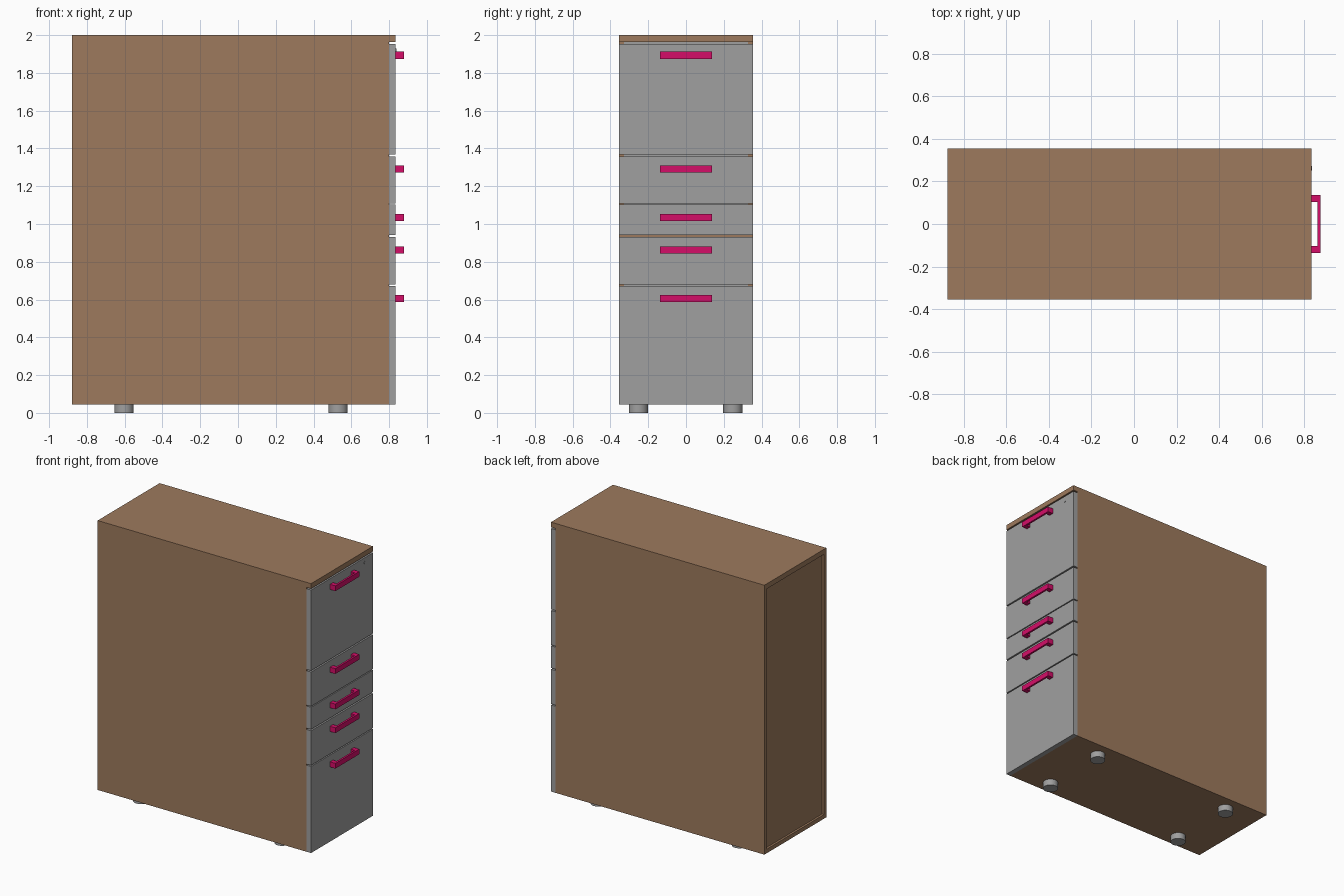
import bpy

if "Cube" in bpy.data.objects:
    bpy.data.objects.remove(bpy.data.objects["Cube"])


def material(name, rgb):
    m = bpy.data.materials.new(name)
    m.diffuse_color = (*rgb, 1.0)
    m.use_nodes = True
    m.node_tree.nodes["Principled BSDF"].inputs["Base Color"].default_value = m.diffuse_color
    return m


WOOD = material("brown_wood", (0.34, 0.195, 0.11))
GREY = material("grey_paint", (0.35, 0.35, 0.35))
PINK = material("magenta_handle", (0.66, 0.004, 0.14))


def box(name, x, y, z, mat):
    """Axis-aligned box from (min, max) pairs."""
    bpy.ops.mesh.primitive_cube_add(size=1, location=[(a + b) / 2 for a, b in (x, y, z)])
    ob = bpy.context.object
    ob.name = name
    ob.scale = [b - a for a, b in (x, y, z)]
    bpy.ops.object.transform_apply(location=False, rotation=False, scale=True)
    ob.data.materials.append(mat)
    return ob


def cylinder(name, loc, radius, depth, mat, rot=(0, 0, 0)):
    bpy.ops.mesh.primitive_cylinder_add(vertices=32, radius=radius, depth=depth,
                                        location=loc, rotation=rot)
    ob = bpy.context.object
    ob.name = name
    ob.data.materials.append(mat)
    bpy.ops.object.shade_smooth_by_angle()
    return ob


BACK, EDGE, FACE, GRIP = -0.878, 0.80, 0.835, 0.878   # x positions
W, T = 0.355, 0.026                                   # half width, side thickness
Z0, ZT = 0.045, 1.963                                 # carcass bottom, underside of top
IN = (-W + T, W - T)

# Carcass
box("top_panel", (BACK, FACE), (-W, W), (ZT, 2.0), WOOD)
box("side_panel_left", (BACK, EDGE), (-W, -W + T), (Z0, ZT), WOOD)
box("side_panel_right", (BACK, EDGE), (W - T, W), (Z0, ZT), WOOD)
box("bottom_panel", (BACK, EDGE), IN, (Z0, Z0 + 0.03), WOOD)
box("back_panel", (BACK + 0.015, BACK + 0.035), IN, (Z0 + 0.03, ZT), WOOD)
box("middle_divider", (BACK + 0.035, EDGE - 0.002), IN, (0.921, 0.951), WOOD)

# Drawer fronts with bracket handles: bottom, top, handle centre height
drawers = [(1.368, 1.953, 1.893), (1.109, 1.358, 1.292), (0.942, 1.102, 1.035),
           (0.681, 0.932, 0.863), (Z0, 0.673, 0.605)]
for i, (lo, hi, h) in enumerate(drawers, 1):
    box(f"drawer_front_{i}", (EDGE, FACE), (-W, W), (lo, hi), GREY)
    hz = (h - 0.019, h + 0.019)
    box(f"handle_bar_{i}", (GRIP - 0.014, GRIP), (-0.103, 0.103), hz, PINK)
    for side, y in (("left", (-0.137, -0.103)), ("right", (0.103, 0.137))):
        box(f"handle_post_{side}_{i}", (FACE, GRIP), y, hz, PINK)

# Grey rails behind the gaps between drawers
for i, z in enumerate((1.363, 1.105, 0.677), 1):
    box(f"drawer_rail_{i}", (0.76, EDGE - 0.004), IN, (z - 0.02, z + 0.02), GREY)
box("drawer_rail_top", (0.76, EDGE - 0.004), IN, (1.93, ZT), GREY)

# Small lock on the top drawer
cylinder("drawer_lock", (FACE, 0.262, 1.917), 0.011, 0.006, GREY, (0, 1.570796, 0))

# Round feet
for i, (x, y) in enumerate([(x, y) for x in (-0.603, 0.53) for y in (-0.252, 0.248)], 1):
    cylinder(f"foot_{i}", (x, y, Z0 / 2), 0.051, Z0, GREY)
